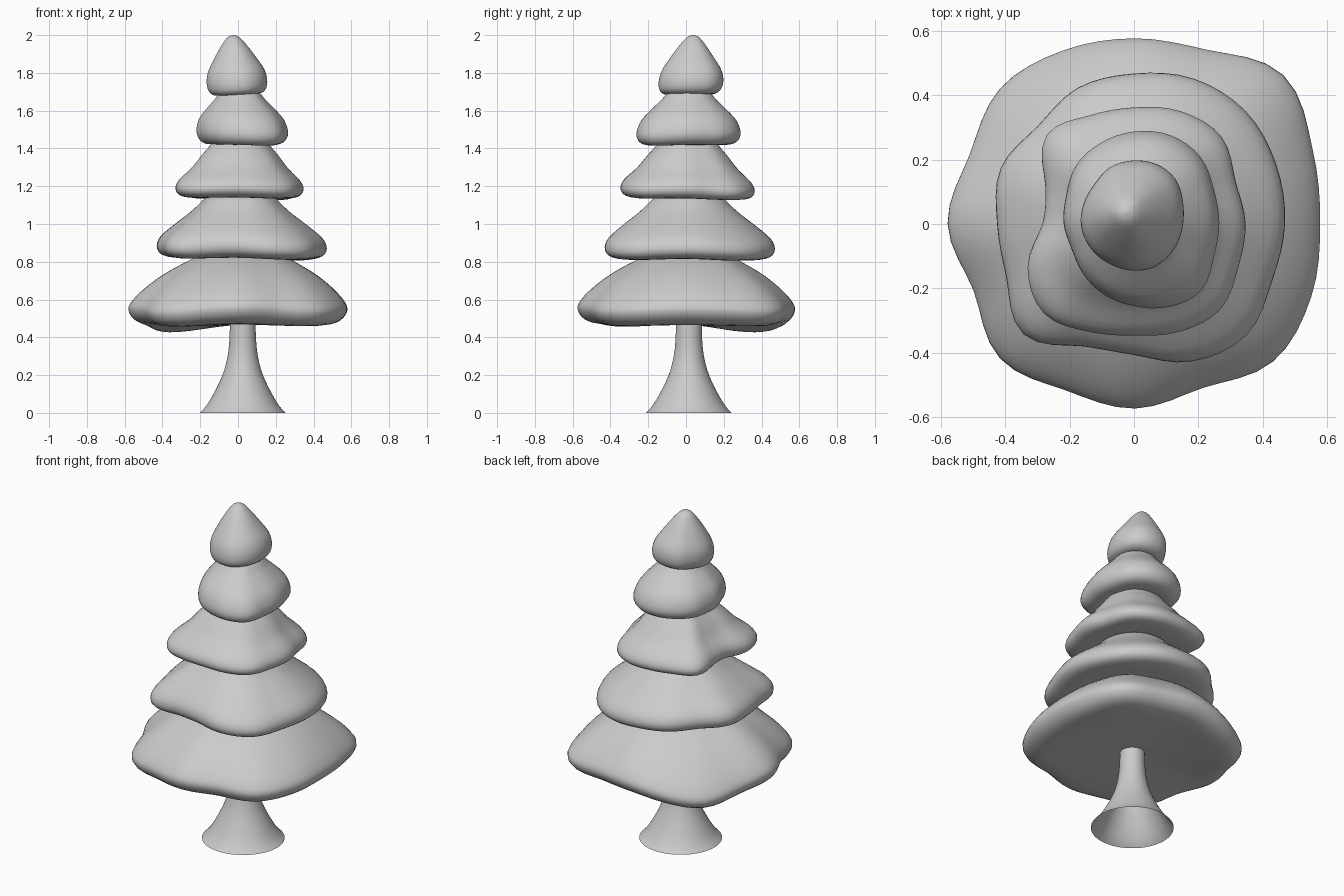
import bpy, math


def catmull(p0, p1, p2, p3, t):
    return 0.5 * (2*p1 + (p2 - p0)*t + (2*p0 - 5*p1 + 4*p2 - p3)*t*t + (3*p1 - p0 - 3*p2 + p3)*t**3)


def smooth_loop(vals, n):
    m, out = len(vals), []
    for i in range(n):
        f = i * m / n
        k = int(f)
        out.append(catmull(*[vals[(k + d) % m] for d in (-1, 0, 1, 2)], f - k))
    return out


def smooth_path(pts, steps=3):
    out = []
    for k in range(len(pts) - 1):
        q = [pts[min(max(k + d, 0), len(pts) - 1)] for d in (-1, 0, 1, 2)]
        for s in range(steps):
            out.append(tuple(catmull(*[p[a] for p in q], s / steps) for a in (0, 1)))
    return out + [pts[-1]]


def loft(name, rings, capped=True):
    n = len(rings[0])
    verts = [v for r in rings for v in r]
    faces = [(j*n + i, j*n + (i+1) % n, (j+1)*n + (i+1) % n, (j+1)*n + i)
             for j in range(len(rings) - 1) for i in range(n)]
    if capped:
        faces.append(tuple(reversed(range(n))))
        faces.append(tuple(range((len(rings) - 1)*n, len(rings)*n)))
    me = bpy.data.meshes.new(name)
    me.from_pydata(verts, [], faces)
    ob = bpy.data.objects.new(name, me)
    bpy.context.collection.objects.link(ob)
    bpy.ops.object.select_all(action='DESELECT')
    ob.select_set(True)
    bpy.context.view_layer.objects.active = ob
    bpy.ops.object.shade_smooth_by_angle(angle=math.radians(60))
    return ob


N = 64
ANG = [2 * math.pi * i / N for i in range(N)]


def tier(name, radii, waves, profile, top):
    """Wavy foliage skirt: rim radii and rim heights around the axis, (rim fraction, z) profile."""
    rim, wave = smooth_loop(radii, N), smooth_loop(waves, N)
    mean = sum(rim) / N
    z0, z1 = profile[0][1], profile[-1][1]
    rings = []
    for f, z in smooth_path(profile):
        f = max(f, 0.004)
        h = min(max((z - z0) / (z1 - z0), 0), 1)
        ring = []
        for a, r, w in zip(ANG, rim, wave):
            rr = f * (r + (mean - r) * h * 0.6)
            ring.append((rr * math.cos(a) + top[0] * h, rr * math.sin(a) + top[1] * h, z + w * f**2))
        rings.append(ring)
    return loft(name, rings)


# trunk with flared foot, open underneath
trunk = smooth_path([(.227, 0), (.195, .035), (.155, .1), (.107, .2), (.08, .3), (.07, .4), (.068, .5)])
loft("trunk", [[(.025 + r*math.cos(a), .015 + r*math.sin(a), z) for a in ANG] for r, z in trunk], False)

# foliage tiers, bottom to top
tier("bottom_tier",
     [.575, .6, .66, .585, .575, .583, .595, .555, .583, .54, .595, .56, .575, .55, .61, .595],
     [.01, 0, .01, -.05, .015, -.005, .02, 0],
     [(.05, .47), (.5, .465), (.8, .46), (.94, .48), (1, .53), (.97, .58), (.86, .65),
      (.7, .725), (.53, .785), (.40, .825), (.25, .86), (0, .88)],
     (.02, .01))
tier("lower_tier",
     [.47, .48, .495, .49, .468, .458, .425, .45, .425, .43, .49, .41, .405, .465, .495, .465],
     [0, -.015, 0, .015, .012, .005, .012, -.008],
     [(.05, .825), (.5, .82), (.8, .815), (.95, .83), (1, .87), (.95, .925), (.77, .995),
      (.6, 1.055), (.49, 1.1), (.41, 1.135), (.25, 1.17), (0, 1.19)],
     (.01, .01))
tier("middle_tier",
     [.345, .34, .385, .38, .362, .365, .39, .295, .28, .36, .40, .365, .348, .365, .38, .35],
     [0, -.014, -.008, 0, .01, .006, .01, -.002],
     [(.05, 1.14), (.5, 1.138), (.8, 1.136), (.95, 1.15), (1, 1.185), (.94, 1.23), (.76, 1.29),
      (.6, 1.36), (.5, 1.4), (.42, 1.435), (.25, 1.47), (0, 1.49)],
     (.01, .01))
tier("upper_tier",
     [.265, .27, .295, .30, .288, .272, .255, .225, .215, .205, .22, .24, .258, .285, .30, .27],
     [0, 0, 0, .004, .008, .005, 0, -.008],
     [(.05, 1.425), (.5, 1.422), (.78, 1.42), (.94, 1.44), (1, 1.485), (.92, 1.55), (.74, 1.605),
      (.55, 1.655), (.42, 1.695), (.25, 1.725), (0, 1.74)],
     (.005, .015))
tier("top_tier",
     [.157, .17, .192, .198, .193, .185, .165, .16, .16, .155, .15, .147, .15, .154, .153, .153],
     [.012, .01, .003, -.006, -.01, -.008, 0, .008],
     [(.05, 1.69), (.5, 1.685), (.78, 1.687), (.95, 1.71), (1, 1.755), (.93, 1.81), (.72, 1.87),
      (.46, 1.935), (.2, 1.988), (0, 2.0)],
     (-.025, .037))
